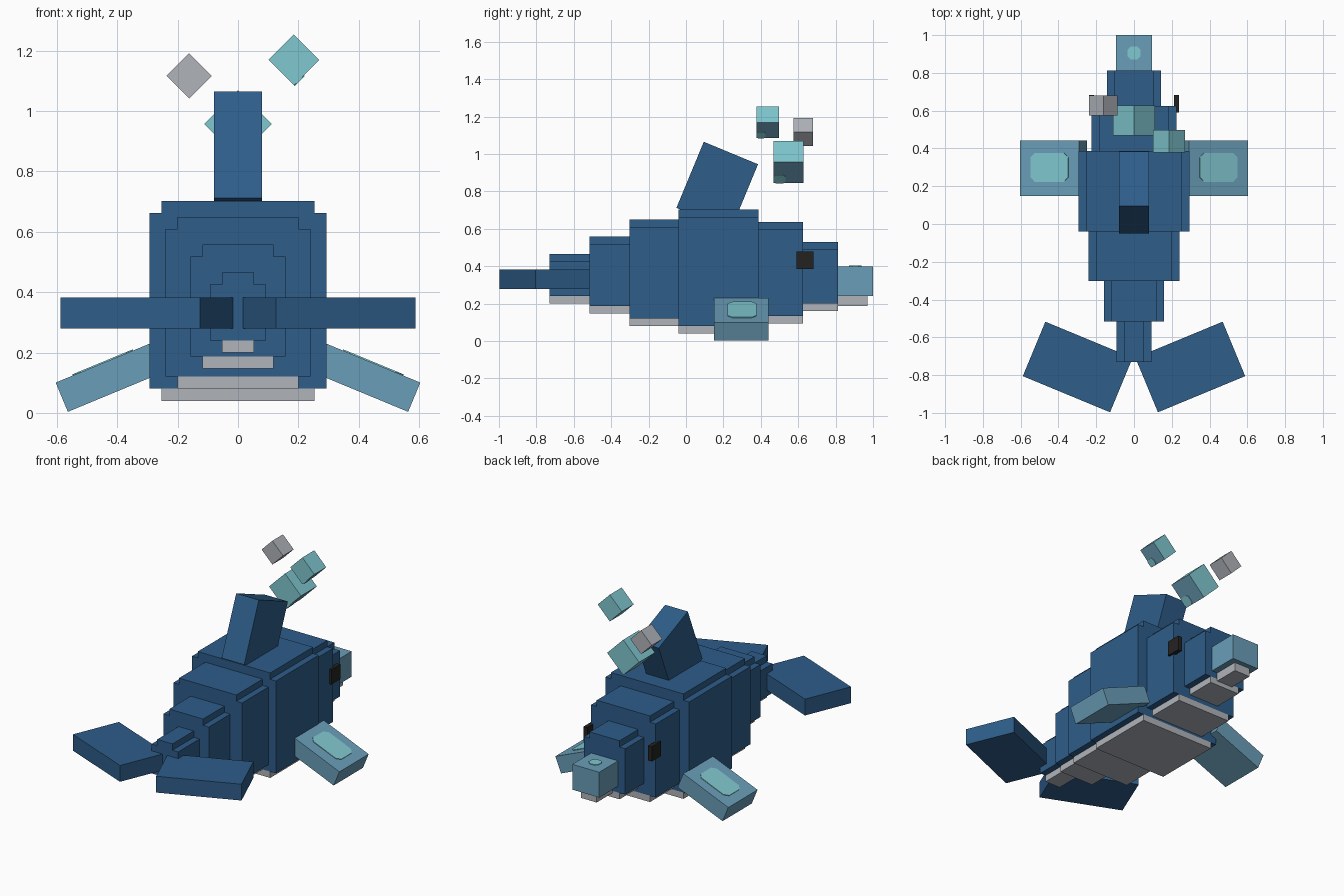
import bpy, bmesh
from math import radians
from mathutils import Matrix, Vector

cube = bpy.data.objects.get("Cube")
if cube:
    bpy.data.objects.remove(cube, do_unlink=True)


def material(name, rgb):
    """Flat material from an sRGB colour."""
    lin = [((c / 255 + 0.055) / 1.055) ** 2.4 for c in rgb] + [1.0]
    m = bpy.data.materials.new(name)
    m.use_nodes = True
    m.diffuse_color = lin
    bsdf = m.node_tree.nodes["Principled BSDF"]
    bsdf.inputs["Base Color"].default_value = lin
    bsdf.inputs["Roughness"].default_value = 0.8
    return m


NAVY = material("navy blue", (46, 93, 138))
STEEL = material("steel blue", (106, 158, 184))
TEAL = material("pale teal", (128, 200, 208))
GREY = material("light grey", (176, 180, 186))
BLACK = material("near black", (36, 34, 33))


def finish(name, bm, mats, matrix=Matrix()):
    bmesh.ops.recalc_face_normals(bm, faces=bm.faces)
    mesh = bpy.data.meshes.new(name)
    bm.to_mesh(mesh)
    bm.free()
    for m in mats:
        mesh.materials.append(m)
    ob = bpy.data.objects.new(name, mesh)
    ob.matrix_world = matrix
    bpy.context.collection.objects.link(ob)
    return ob


def box(name, centre, size, mat, axis="X", angle=0):
    bm = bmesh.new()
    bmesh.ops.create_cube(bm, size=1)
    bmesh.ops.scale(bm, vec=size, verts=bm.verts)
    turn = Matrix.Translation(centre) @ Matrix.Rotation(radians(angle), 4, axis)
    return finish(name, bm, [mat], turn)


def span(name, xs, ys, zs, mat):
    """Box given by its limits on each axis."""
    pairs = (xs, ys, zs)
    return box(name, [sum(p) / 2 for p in pairs], [p[1] - p[0] for p in pairs], mat)


def extrude(name, outline, depth, mat, matrix=Matrix()):
    bm = bmesh.new()
    face = bm.faces.new([bm.verts.new(p) for p in outline])
    new = bmesh.ops.extrude_face_region(bm, geom=[face])["geom"]
    bmesh.ops.translate(bm, vec=depth, verts=[v for v in new if isinstance(v, bmesh.types.BMVert)])
    return finish(name, bm, [mat], matrix)


def patch(name, matrix, hx, hy, cut):
    """Thin plate with clipped corners, lying on the local xy plane."""
    pts = []
    for sx, sy in ((1, 1), (-1, 1), (-1, -1), (1, -1)):
        a = (sx * hx, sy * (hy - cut), 0)
        b = (sx * (hx - cut), sy * hy, 0)
        pts += [a, b] if sx * sy > 0 else [b, a]
    return extrude(name, pts, (0, 0, 0.004), TEAL, matrix)


# Body: stepped segments from tail to head, each with a belly plate
STEP = 0.04
segments = [
    ("tail_stem", -0.73, -0.517, 0.093, 0.24, 0.465),
    ("rear_body", -0.517, -0.303, 0.158, 0.187, 0.558),
    ("hind_body", -0.303, -0.04, 0.24, 0.12, 0.65),
    ("main_body", -0.04, 0.387, 0.293, 0.08, 0.703),
    ("shoulder", 0.387, 0.625, 0.226, 0.133, 0.637),
    ("head", 0.625, 0.812, 0.144, 0.2, 0.53),
]
for name, y0, y1, w, z0, z1 in segments:
    n, zs = w - STEP, z1 - STEP
    right = [(w, z0), (w, zs), (n, zs), (n, z1)]
    outline = right + [(-x, z) for x, z in reversed(right)]
    extrude(name, [(x, y0, z) for x, z in outline], (0, y1 - y0, 0), NAVY)
    span(name + "_belly", (-n, n), (y0, y1), (z0 - STEP, z0), GREY)

# Snout with chin and top spot
span("snout", (-0.094, 0.094), (0.812, 1.0), (0.24, 0.4), STEEL)
span("chin", (-0.055, 0.055), (0.812, 0.97), (0.187, 0.24), GREY)
patch("snout_spot", Matrix.Translation((0, 0.905, 0.4)), 0.034, 0.034, 0.017)

# Dorsal fin
box("dorsal_fin", (0, 0.167, 0.829), (0.158, 0.314, 0.382), NAVY, "X", -22.5)

# Paired parts
for side, s in (("left", 1), ("right", -1)):
    span(side + "_eye", sorted((s * 0.212, s * 0.239)), (0.59, 0.682), (0.385, 0.478), BLACK)
    box(side + "_fluke", (s * 0.298, -0.757, 0.331), (0.5, 0.312, 0.103), NAVY, "Z", s * 22.5)
    fin = box(side + "_flipper", (s * 0.427, 0.295, 0.117), (0.34, 0.292, 0.105),
              STEEL, "Y", s * 22.5)
    top = fin.matrix_world @ Matrix.Translation((0, 0.005, 0.0525))
    patch(side + "_flipper_patch", top, 0.108, 0.077, 0.025)

# Spout droplets: cubes standing on an edge
box("grey_droplet", (-0.162, 0.627, 1.117), (0.106,) * 3, GREY, "Y", 45)
for name, centre, size in (("small_droplet", (0.185, 0.437, 1.17), 0.119),
                           ("large_droplet", (0, 0.548, 0.957), 0.158)):
    drop = box(name, centre, (size,) * 3, TEAL, "Y", 45)
    drop.data.materials.append(STEEL)
    for f in drop.data.polygons:
        f.material_index = int(f.normal.x > 0.9)
    # Corner spot on the blue face
    h = size * 0.2
    corner = Matrix.Translation((size / 2, h - size / 2, h - size / 2))
    patch(name + "_spot", drop.matrix_world @ corner @ Matrix.Rotation(radians(90), 4, "Y"),
          h, h, h * 0.4)
